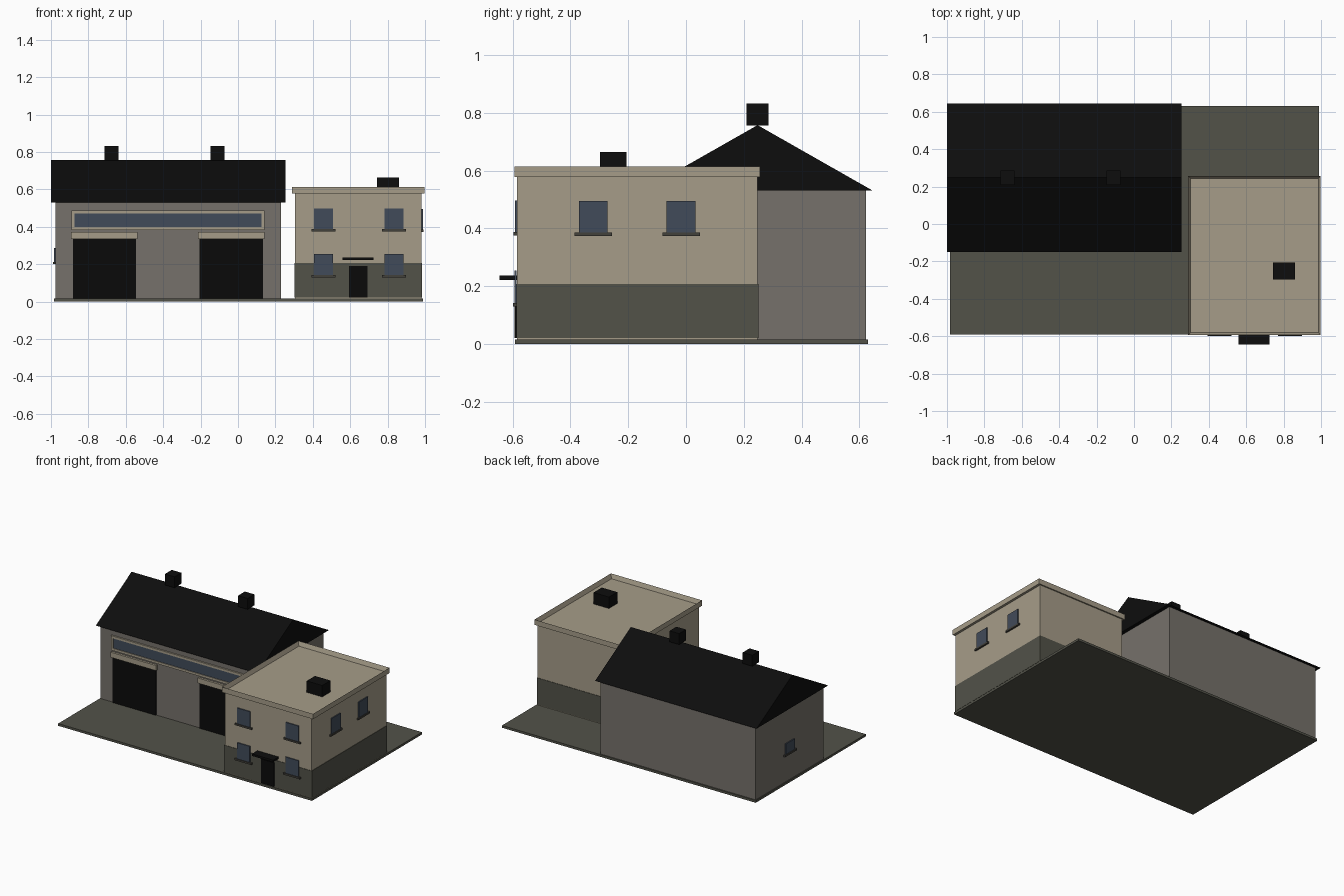
import bpy, bmesh

if "Cube" in bpy.data.objects:
    bpy.data.objects.remove(bpy.data.objects["Cube"])


def material(name, rgb):
    m = bpy.data.materials.new(name)
    m.diffuse_color = (*rgb, 1)
    m.use_nodes = True
    m.node_tree.nodes["Principled BSDF"].inputs["Base Color"].default_value = m.diffuse_color
    return m


STONE = material("tan stone", (0.38, 0.335, 0.25))
GREY = material("warm grey wall", (0.18, 0.165, 0.145))
OLIVE = material("olive grey", (0.085, 0.085, 0.066))
GLASS = material("blue grey glass", (0.053, 0.07, 0.1))
BLACK = material("roof black", (0.004, 0.004, 0.004))
DOOR = material("door black", (0.003, 0.003, 0.003))
SILL = material("dark sill", (0.055, 0.052, 0.043))


def finish(name, bm, mat):
    bmesh.ops.recalc_face_normals(bm, faces=bm.faces)
    mesh = bpy.data.meshes.new(name)
    bm.to_mesh(mesh)
    bm.free()
    mesh.materials.append(mat)
    ob = bpy.data.objects.new(name, mesh)
    bpy.context.collection.objects.link(ob)
    return ob


def box_mesh(x, y, z):
    bm = bmesh.new()
    bmesh.ops.create_cube(bm, size=1)
    for v in bm.verts:
        v.co = [r[0] if c < 0 else r[1] for c, r in zip(v.co, (x, y, z))]
    return bm


def box(name, x, y, z, mat):
    return finish(name, box_mesh(x, y, z), mat)


def window(name, side, wall, centre, z0, z1, half=0.05, direction=1):
    """Glass plate with a sill; side is the wall's normal axis."""
    for part, h, depth, lo, hi, mat in (("glass", half, 0.007, z0, z1, GLASS),
                                        ("sill", half + 0.015, 0.012, z0 - 0.012, z0, SILL)):
        across = (centre - h, centre + h)
        out = tuple(sorted((wall, wall + direction * depth)))
        x, y = (out, across) if side == "x" else (across, out)
        box(f"{name}_{part}", x, y, (lo, hi), mat)


# Ground slab
box("base_slab", (-0.983, 0.988), (-0.591, 0.63), (0, 0.016), OLIVE)

# Hall: walls and solid gable roof
box("hall_walls", (-0.977, 0.23), (-0.128, 0.622), (0.016, 0.532), GREY)
bm = bmesh.new()
ends = [[bm.verts.new((x, y, z)) for y, z in ((-0.15, 0.531), (0.645, 0.531), (0.2475, 0.757))]
        for x in (-1.0, 0.255)]
for e in ends:
    bm.faces.new(e)
for i in range(3):
    j = (i + 1) % 3
    bm.faces.new((ends[0][i], ends[0][j], ends[1][j], ends[1][i]))
finish("hall_roof", bm, BLACK)

# Roof vents on the ridge
for i, x in enumerate((-0.677, -0.109)):
    box(f"roof_vent_{i}", (x - 0.037, x + 0.037), (0.209, 0.285), (0.755, 0.832), BLACK)

# Hall front: big doors with lintels
for i, x in enumerate((-0.714, -0.036)):
    box(f"hall_door_{i}", (x - 0.169, x + 0.169), (-0.134, -0.128), (0.016, 0.335), DOOR)
    box(f"door_lintel_{i}", (x - 0.178, x + 0.178), (-0.143, -0.128), (0.335, 0.371), STONE)

# Hall front: long window band in a raised frame
x0, x1, z0, z1, t = -0.891, 0.142, 0.384, 0.486, 0.016
box("band_glass", (x0 + t, x1 - t), (-0.134, -0.128), (z0 + t, z1 - t), GLASS)
for n, x, z in (("bottom", (x0, x1), (z0, z0 + t)), ("top", (x0, x1), (z1 - t, z1)),
                ("left", (x0, x0 + t), (z0 + t, z1 - t)), ("right", (x1 - t, x1), (z0 + t, z1 - t))):
    box(f"band_frame_{n}", x, (-0.139, -0.128), z, STONE)

# Hall left side window
window("hall_side_window", "x", -0.977, 0.246, 0.212, 0.286, 0.05, -1)

# Office block: walls and darker lower storey
box("office_walls", (0.306, 0.981), (-0.584, 0.247), (0.016, 0.582), STONE)
box("office_plinth", (0.303, 0.984), (-0.587, 0.25), (0.021, 0.207), OLIVE)

# Parapet: a slab with its top inset and sunk
bm = box_mesh((0.29, 0.998), (-0.593, 0.256), (0.577, 0.614))
bm.normal_update()
top = [f for f in bm.faces if f.normal.z > 0.9]
bmesh.ops.inset_region(bm, faces=top, thickness=0.017)
bmesh.ops.translate(bm, verts=top[0].verts, vec=(0, 0, -0.03))
finish("office_parapet", bm, STONE)
box("rooftop_unit", (0.742, 0.862), (-0.297, -0.205), (0.584, 0.664), BLACK)

# Office windows: front grid and right side pair
for i, x in enumerate((0.457, 0.834)):
    window(f"upper_front_window_{i}", "y", -0.584, x, 0.387, 0.497, 0.05, -1)
    window(f"lower_front_window_{i}", "y", -0.587, x, 0.142, 0.255, 0.05, -1)
for i, y in enumerate((-0.321, -0.017)):
    window(f"right_window_{i}", "x", 0.981, y, 0.385, 0.494)

# Office entrance
box("entrance_door", (0.593, 0.693), (-0.593, -0.587), (0.021, 0.19), DOOR)
box("entrance_canopy", (0.56, 0.725), (-0.645, -0.584), (0.222, 0.236), BLACK)
